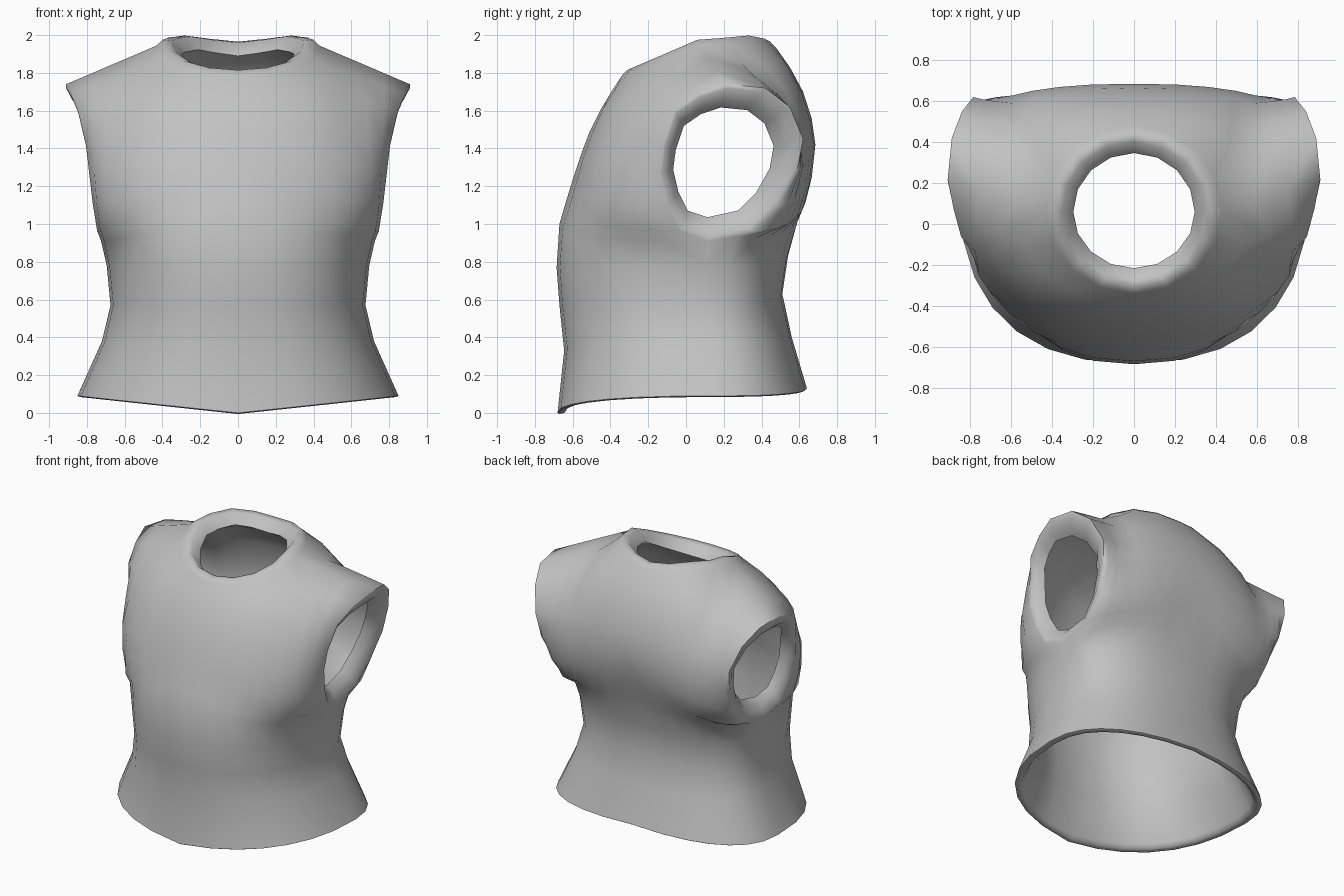
import bpy
import bmesh
from math import sin, cos, pi, radians
from mathutils import Vector

cube = bpy.data.objects.get("Cube")
if cube:
    bpy.data.objects.remove(cube, do_unlink=True)

SHOULDER, COLLAR = 3, 4          # columns along the shoulder seam and quarter collar
COLS = SHOULDER + COLLAR
ROUND = 0.84                     # below one makes the cross-section squarer
WALL = 0.06

# Waist rows: side point, then front and back centre as (y, z)
waist = [
    ((.85, .15, .09), (-.68, 0), (.64, .13)),
    ((.72, .13, .38), (-.645, .33), (.56, .4)),
    ((.675, .1, .57), (-.67, .57), (.51, .63)),
    ((.695, .11, .78), (-.685, .77), (.54, .83)),
    ((.725, .12, .91), (-.67, 1), (.6, 1.05)),
]
# Chest rows above the armpit: armhole edge, then centre line as (y, z)
front_chest = [
    ((.745, -.03, .96), (-.635, 1.12)),
    ((.768, -.1, 1.1), (-.595, 1.25)),
    ((.788, -.14, 1.27), (-.555, 1.37)),
    ((.805, -.12, 1.42), (-.51, 1.49)),
    ((.845, -.06, 1.6), (-.455, 1.6)),
    ((.88, .07, 1.69), (-.395, 1.7)),
    ((.91, .22, 1.74), (-.34, 1.785)),
]
back_chest = [
    ((.715, .35, .96), (.64, 1.18)),
    ((.73, .49, 1.1), (.67, 1.3)),
    ((.76, .59, 1.28), (.685, 1.42)),
    ((.785, .62, 1.45), (.665, 1.56)),
    ((.84, .55, 1.62), (.62, 1.7)),
    ((.89, .42, 1.72), (.55, 1.83)),
    ((.91, .22, 1.74), (.475, 1.935)),
]


def round_row(side, centre, column):
    """Rounded quarter section from the side to the centre line."""
    t = column / COLS * pi / 2
    across = max(0, cos(t)) ** ROUND if column < COLS else 0
    along = sin(t) ** ROUND
    y = side[1] + (centre[0] - side[1]) * along
    z = centre[1] + (side[2] - centre[1]) * across
    return Vector((side[0] * across, y, z))


def top_edge(tip, centre, column, is_back):
    """Shoulder seam followed by a quarter of the neck opening."""
    neck_side = Vector((.43, .06, 1.945))
    if column <= SHOULDER:
        return Vector(tip).lerp(neck_side, column / SHOULDER)
    a = (column - SHOULDER) / COLLAR * pi / 2
    x = neck_side.x * cos(a) if column < COLS else 0
    y = neck_side.y + (centre[0] - neck_side.y) * sin(a)
    z = neck_side.z + (centre[1] - neck_side.z) * sin(a)
    return Vector((x, y, z + (.03 * sin(2 * a) ** 2 if is_back else 0)))


def add_panel(bm, chest, is_back, mirror):
    rows = [(r[0], r[2] if is_back else r[1]) for r in waist] + chest
    tip, neck_centre = chest[-1]
    grid = []
    for i, (side, centre) in enumerate(rows):
        v = max(0, i - len(waist) + 1) / len(chest)
        line = []
        for c in range(COLS + 1):
            p = round_row(side, centre, c)
            pull = top_edge(tip, neck_centre, c, is_back) - round_row(tip, neck_centre, c)
            p += pull * v ** 3
            p.x *= mirror
            line.append(bm.verts.new(p))
        grid.append(line)
    for low, high in zip(grid, grid[1:]):
        for c in range(COLS):
            bm.faces.new((low[c], low[c + 1], high[c + 1], high[c]))


def lip(p):
    """Two crest points and the inner point of the opening's edge at p."""
    if p.z < .3:
        mid, depth, steps = Vector((0, 0, p.z)), Vector((0, 0, .02)), (.985, .945, .925)
        lifts = (-.3, 0, 1.5)
    elif abs(p.x) > .6:
        mid, depth, steps = Vector((p.x, .1, 1.33)), Vector((.08, 0, 0)), (.95, .8, .7)
        lifts = (0, -.4, -1) if p.x > 0 else (0, .4, 1)
    else:
        mid, depth, steps = Vector((0, .06, p.z)), Vector((0, 0, .03)), (.93, .82, .69)
        lifts = (1, .8, -1.5)
    return [mid.lerp(p, k) + depth * up for k, up in zip(steps, lifts)]


# Outer cloth surface from four panels
bm = bmesh.new()
for mirror in (1, -1):
    add_panel(bm, front_chest, False, mirror)
    add_panel(bm, back_chest, True, mirror)
bmesh.ops.remove_doubles(bm, verts=bm.verts[:], dist=.0005)
bmesh.ops.recalc_face_normals(bm, faces=bm.faces[:])
bm.normal_update()

# Inner lining and rolled lips around every opening
outer_verts, outer_faces = bm.verts[:], bm.faces[:]
edges = [e for e in bm.edges if e.is_boundary]
rim = {v for e in edges for v in e.verts}
middle = Vector((0, 0, 1))
inner, roll = {}, {}
for v in outer_verts:
    if v in rim:
        roll[v] = [v] + [bm.verts.new(p) for p in lip(v.co)]
        inner[v] = roll[v][-1]
    else:
        n = v.normal if v.normal.dot(v.co - middle) > 0 else -v.normal
        inner[v] = bm.verts.new(v.co - n * WALL)
for f in outer_faces:
    bm.faces.new([inner[v] for v in reversed(f.verts[:])])
for e in edges:
    a, b = (roll[v] for v in e.verts)
    for i in range(len(a) - 1):
        bm.faces.new((a[i], b[i], b[i + 1], a[i + 1]))
bmesh.ops.recalc_face_normals(bm, faces=bm.faces[:])

mesh = bpy.data.meshes.new("vest")
bm.to_mesh(mesh)
bm.free()
vest = bpy.data.objects.new("vest", mesh)
bpy.context.scene.collection.objects.link(vest)

# Plain grey cloth
cloth = bpy.data.materials.new("grey_cloth")
cloth.use_nodes = True
colour = (.54, .54, .54, 1)
cloth.diffuse_color = colour
cloth.node_tree.nodes["Principled BSDF"].inputs["Base Color"].default_value = colour
mesh.materials.append(cloth)

bpy.ops.object.select_all(action="DESELECT")
vest.select_set(True)
bpy.context.view_layer.objects.active = vest
bpy.ops.object.shade_smooth_by_angle(angle=radians(60))
